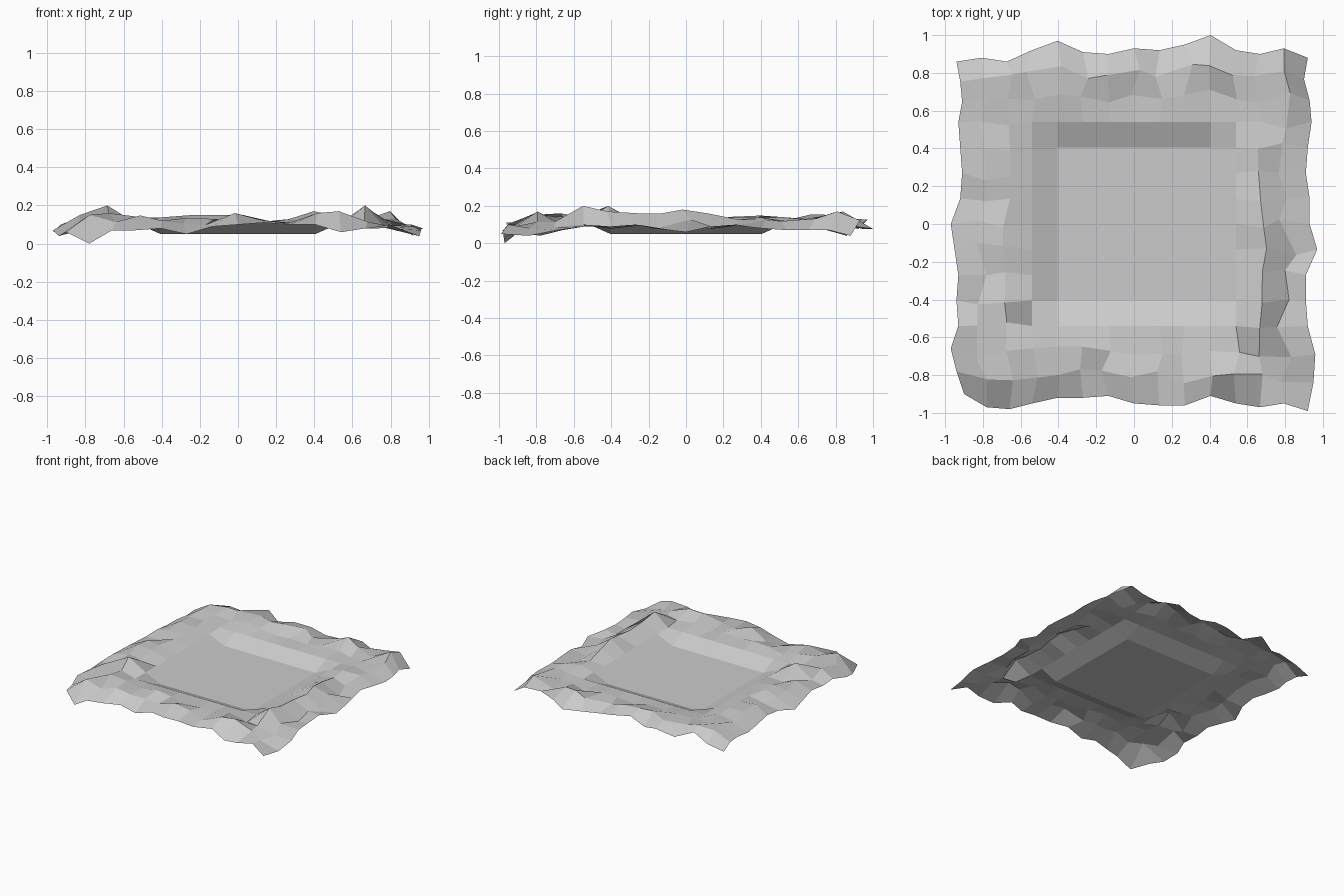
import bpy
import bmesh
import random

random.seed(4)
cube = bpy.data.objects.get("Cube")
if cube:
    bpy.data.objects.remove(cube, do_unlink=True)

CELL = 0.135
HALF = 7            # cells from the centre to each border
FLOOR, RIM = 0.05, 0.11

# Ragged border: distance of each side from the centre, in hundredths
BACK = [86, 88, 86, 92, 97, 91, 90, 93, 92, 95, 100, 92, 90, 93, 88]
FRONT = [90, 97, 98, 95, 92, 92, 91, 95, 96, 96, 91, 95, 97, 95, 99]
RIGHT = [92, 95, 96, 92, 91, 91, 97, 93, 93, 91, 92, 94, 93, 90, 92]
LEFT = [90, 94, 97, 93, 94, 93, 95, 97, 92, 91, 92, 93, 91, 92, 94]
# Border heights, in hundredths
FRONT_Z = [6, 0, 7, 7, 8, 5, 9, 10, 11, 10, 10, 6, 8, 10, 5]
SIDE_Z = [6, 4, 7, 9, 9, 10, 8, 6, 9, 10, 8, 7, 7, 7, 4]
# Raised rocks on the bank: column, row, height in hundredths
PEAKS = [(5, -4, 20), (5, -3, 17), (5, -2, 16), (5, -1, 16), (5, 0, 18), (5, 1, 16),
         (-5, -3, 20), (-6, -4, 15), (-5, -5, 16), (4, -6, 17), (3, -6, 16), (0, -6, 16),
         (3, 6, 17), (6, 6, 17), (0, 6, 15), (-2, 6, 15), (-4, 6, 14), (-6, 6, 14)]
PEAK_Z = {(c, r): h / 100 for c, r, h in PEAKS}


def spread(k, low, high):
    """Stretch the outer bank cells so they end on the ragged border."""
    if abs(k) <= 4:
        return k * CELL
    edge = (high if k > 0 else low) / 100
    base = 4 * CELL
    d = base + (edge - base) * (abs(k) - 4) / (HALF - 4)
    return d if k > 0 else -d


def bank_height(c, r, ring):
    if (c, r) in PEAK_Z:
        return PEAK_Z[c, r]
    if ring < HALF:
        swing = 0.018 if ring == 5 else 0.03
        dip = 0.02 if c == 6 else 0
        return 0.125 - dip + random.uniform(-swing, swing)
    if r == -HALF:
        return FRONT_Z[c + HALF] / 100
    if abs(c) == HALF:
        return SIDE_Z[r + HALF] / 100
    return random.uniform(0.07, 0.13)


# Terrain sheet: flat square hollow, sloped walls, rough rocky bank
bm = bmesh.new()
bmesh.ops.create_grid(bm, x_segments=2 * HALF, y_segments=2 * HALF, size=HALF * CELL)
for v in bm.verts:
    c, r = round(v.co.x / CELL), round(v.co.y / CELL)
    ring = max(abs(c), abs(r))
    x = spread(c, LEFT[r + HALF], RIGHT[r + HALF])
    y = spread(r, FRONT[c + HALF], BACK[c + HALF])
    if ring <= 3:
        z = FLOOR
    elif ring == 4:
        z = RIM
    else:
        z = bank_height(c, r, ring)
        shake = {5: 0.02, 6: 0.04, 7: 0.0}[ring]
        x += random.uniform(-shake, shake)
        y += random.uniform(-shake, shake)
    v.co = (x, y, z)

mesh = bpy.data.meshes.new("rocky_ground")
bm.to_mesh(mesh)
bm.free()
ground = bpy.data.objects.new("rocky_ground", mesh)
bpy.context.collection.objects.link(ground)

# Plain stone colour
stone = bpy.data.materials.new("stone_grey")
stone.use_nodes = True
colour = (0.6, 0.6, 0.6, 1)
stone.diffuse_color = colour
stone.node_tree.nodes["Principled BSDF"].inputs["Base Color"].default_value = colour
mesh.materials.append(stone)
